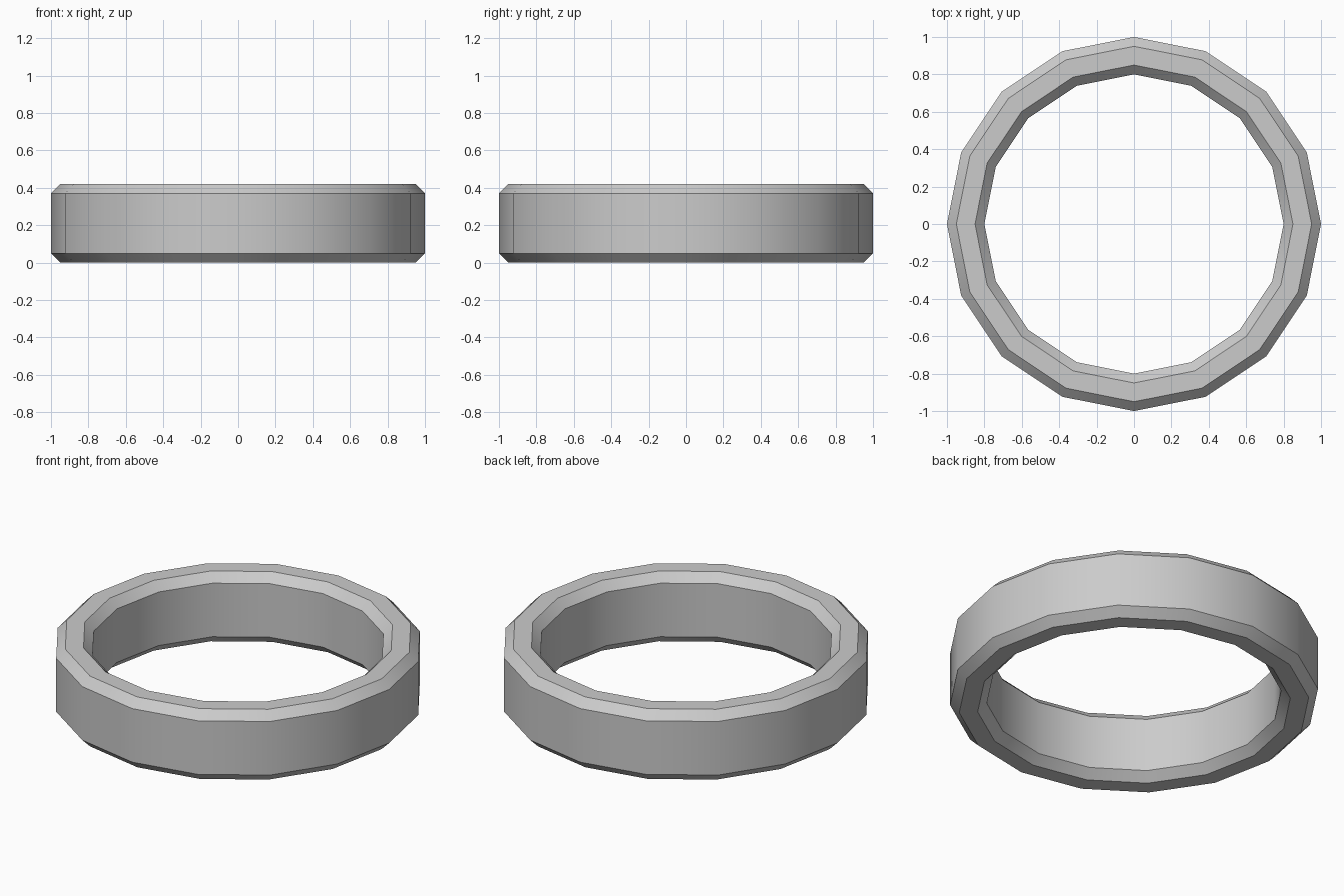
import bpy, bmesh, math

if "Cube" in bpy.data.objects:
    bpy.data.objects.remove(bpy.data.objects["Cube"])

SIDES = 16
# Octagonal cross-section (radius, height) of the chamfered band
PROFILE = [(1.0, 0.05), (1.0, 0.37), (0.95, 0.42), (0.85, 0.42),
           (0.80, 0.37), (0.80, 0.05), (0.85, 0.0), (0.95, 0.0)]

# Sweep the cross-section around z
bm = bmesh.new()
rings = []
for i in range(SIDES):
    a = 2 * math.pi * i / SIDES
    rings.append([bm.verts.new((r * math.cos(a), r * math.sin(a), z)) for r, z in PROFILE])
n = len(PROFILE)
for i in range(SIDES):
    p, q = rings[i], rings[(i + 1) % SIDES]
    for j in range(n):
        k = (j + 1) % n
        bm.faces.new((p[j], q[j], q[k], p[k]))
bmesh.ops.recalc_face_normals(bm, faces=bm.faces)

# Ring object
mesh = bpy.data.meshes.new("ring")
bm.to_mesh(mesh)
bm.free()
ring = bpy.data.objects.new("ring", mesh)
bpy.context.collection.objects.link(ring)

# Smooth around the band, sharp at the chamfers
bpy.context.view_layer.objects.active = ring
ring.select_set(True)
bpy.ops.object.shade_smooth_by_angle(angle=math.radians(30))
